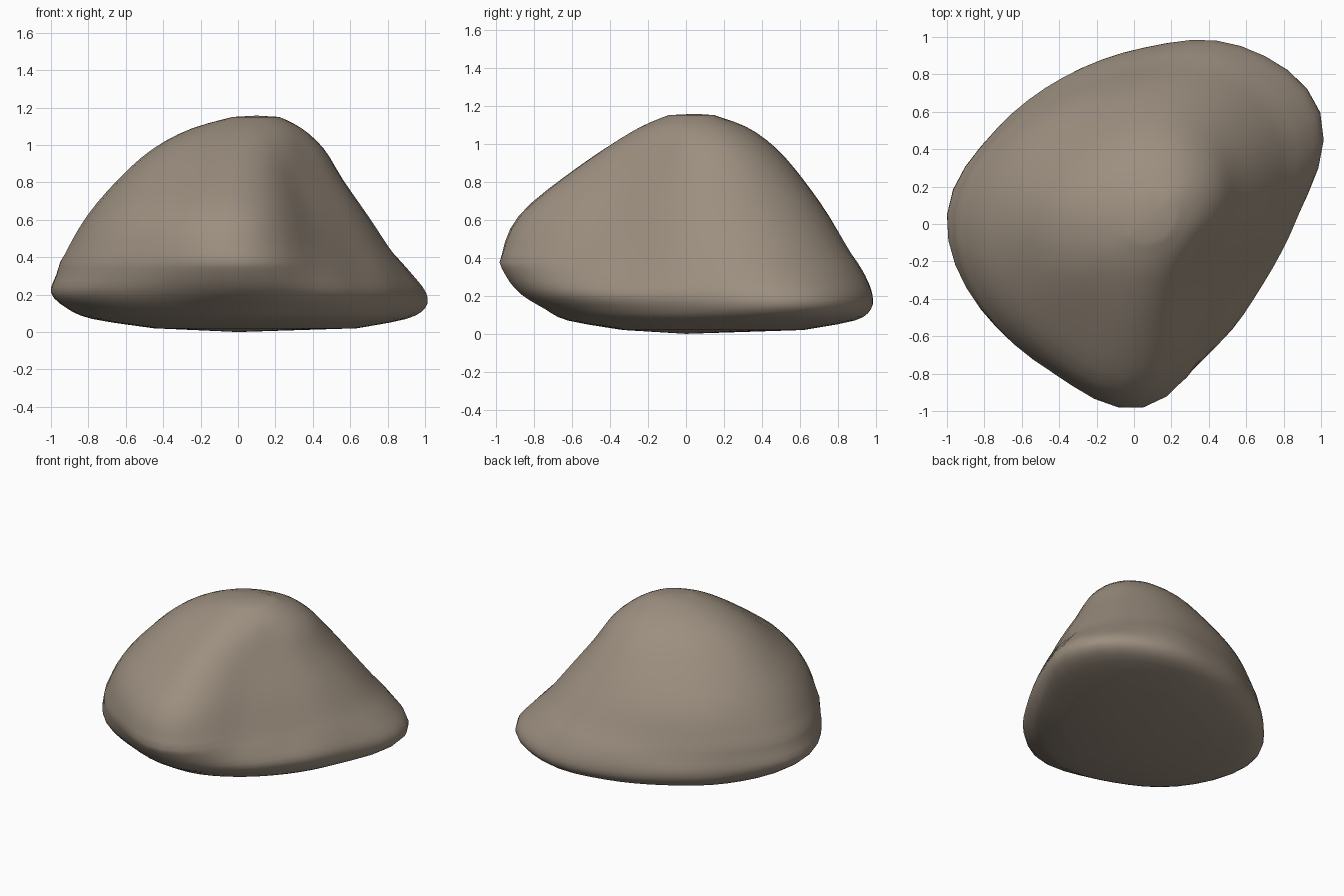
import bpy, bmesh, math

if "Cube" in bpy.data.objects:
    bpy.data.objects.remove(bpy.data.objects["Cube"])

# Horizontal slices of the boulder: height, then radii every 30 degrees from +x
CX, CY = 0.05, 0.05
SLICES = [
    (0.02, [.55, .65, .62, .55, .50, .50, .50, .47, .42, .38, .42, .47]),
    (0.07, [.74, .96, .93, .80, .74, .78, .83, .78, .70, .67, .63, .64]),
    (0.13, [.81, 1.08, 1.03, .88, .83, .88, .97, .92, .82, .79, .73, .71]),
    (0.21, [.83, 1.08, 1.035, .89, .85, .91, 1.05, 1.00, .91, .92, .80, .74]),
    (0.31, [.79, .99, .98, .86, .82, .89, 1.02, 1.00, .96, 1.00, .78, .69]),
    (0.42, [.73, .88, .90, .80, .78, .86, .98, .98, .97, 1.03, .72, .63]),
    (0.62, [.62, .72, .75, .70, .70, .77, .86, .89, .90, .94, .61, .54]),
    (0.82, [.49, .56, .59, .56, .55, .61, .69, .70, .68, .70, .48, .43]),
    (0.98, [.40, .45, .45, .42, .41, .45, .51, .51, .47, .47, .38, .345]),
    (1.09, [.29, .31, .30, .26, .25, .27, .30, .30, .29, .29, .27, .27]),
    (1.15, [.17, .17, .11, .08, .06, .06, .07, .09, .13, .14, .15, .16]),
]
ASUB, ZSUB = 4, 3


def spline(a, b, c, d, t):
    """Catmull-Rom curve from b to c."""
    return b + 0.5 * t * (c - a + t * (2 * a - 5 * b + 4 * c - d + t * (3 * (b - c) + d - a)))


def round_ring(radii):
    n = len(radii)
    return [spline(radii[i - 1], radii[i], radii[(i + 1) % n], radii[(i + 2) % n], k / ASUB)
            for i in range(n) for k in range(ASUB)]


# Smooth the slices around and up the stone
rows = [[z] + round_ring(r) for z, r in SLICES]
fine = []
last = len(rows) - 1
for i in range(last):
    four = [rows[max(i - 1, 0)], rows[i], rows[i + 1], rows[min(i + 2, last)]]
    for k in range(ZSUB):
        fine.append([spline(*q, k / ZSUB) for q in zip(*four)])
fine.append(rows[last])

# Skin the rings and close both ends
bm = bmesh.new()
rings = []
for row in fine:
    n = len(row) - 1
    rings.append([bm.verts.new((CX + r * math.cos(math.tau * j / n),
                                CY + r * math.sin(math.tau * j / n), row[0]))
                  for j, r in enumerate(row[1:])])
for lo, hi in zip(rings, rings[1:]):
    for j in range(n):
        k = (j + 1) % n
        bm.faces.new((lo[j], lo[k], hi[k], hi[j]))
base = bm.verts.new((0, 0, 0))
peak = bm.verts.new((0.1, 0.05, 1.157))
for j in range(n):
    k = (j + 1) % n
    bm.faces.new((base, rings[0][k], rings[0][j]))
    bm.faces.new((peak, rings[-1][j], rings[-1][k]))

# Even out the slice ripples a little, keeping base and peak in place
for _ in range(2):
    bmesh.ops.smooth_vert(bm, verts=[v for r in rings[15:-2] for v in r], factor=0.5,
                          use_axis_x=True, use_axis_y=True, use_axis_z=True)
bmesh.ops.recalc_face_normals(bm, faces=bm.faces)
for f in bm.faces:
    f.smooth = True

mesh = bpy.data.meshes.new("boulder")
bm.to_mesh(mesh)
bm.free()
boulder = bpy.data.objects.new("boulder", mesh)
bpy.context.collection.objects.link(boulder)

# Warm grey stone
stone = bpy.data.materials.new("warm grey stone")
stone.diffuse_color = (0.335, 0.275, 0.215, 1)
stone.use_nodes = True
stone.node_tree.nodes["Principled BSDF"].inputs["Base Color"].default_value = stone.diffuse_color
mesh.materials.append(stone)
